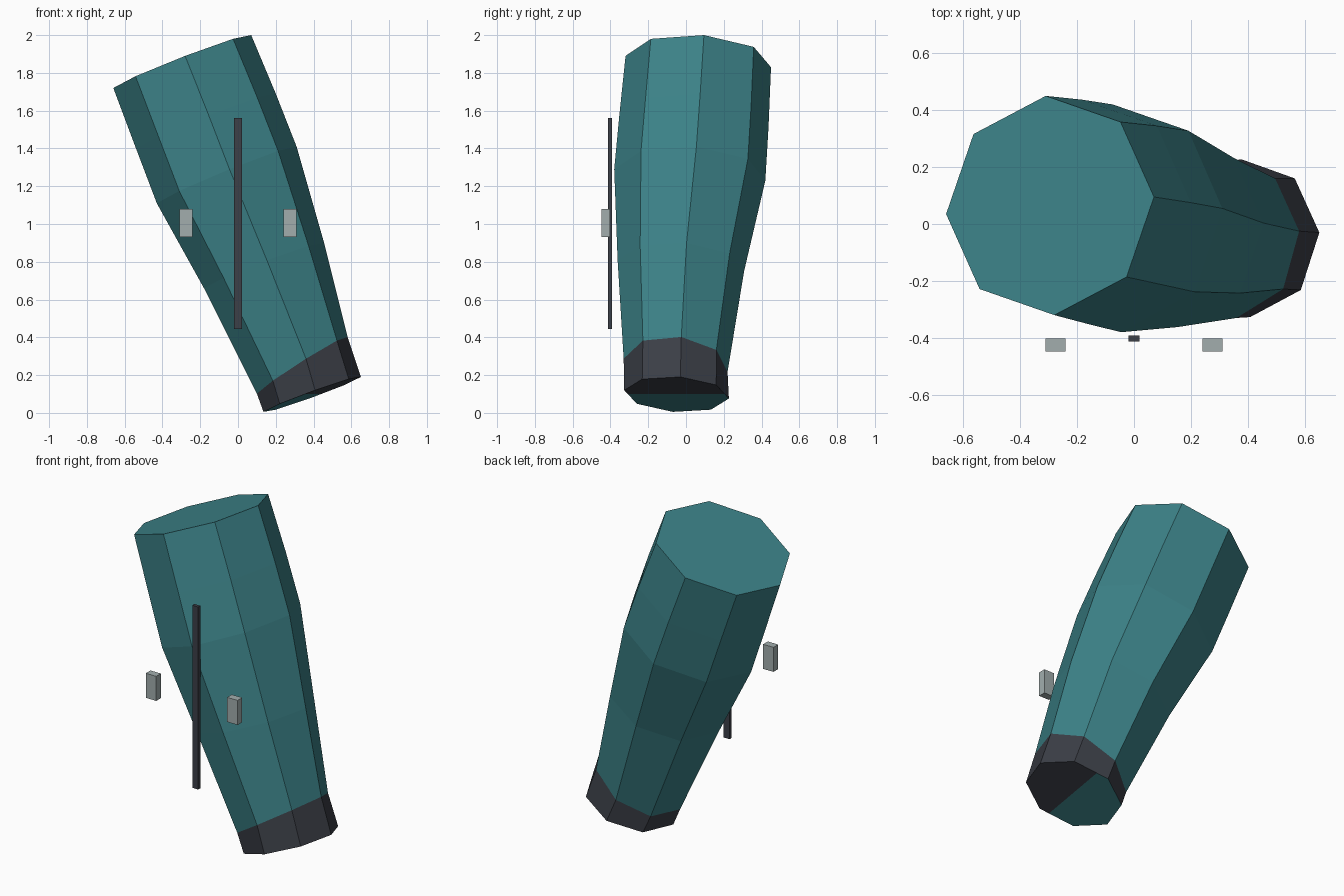
import bpy, bmesh, math
from mathutils import Vector

if "Cube" in bpy.data.objects:
    bpy.data.objects.remove(bpy.data.objects["Cube"])


def material(name, rgb):
    m = bpy.data.materials.new(name)
    m.diffuse_color = (*rgb, 1)
    m.use_nodes = True
    m.node_tree.nodes["Principled BSDF"].inputs["Base Color"].default_value = m.diffuse_color
    return m


TEAL = material("teal cloth", (0.045, 0.223, 0.246))
DARK = material("charcoal trim", (0.045, 0.050, 0.064))
GREY = material("grey metal", (0.36, 0.42, 0.42))


def finish(name, bm, mats):
    bmesh.ops.recalc_face_normals(bm, faces=bm.faces)
    mesh = bpy.data.meshes.new(name)
    bm.to_mesh(mesh)
    bm.free()
    for m in mats:
        mesh.materials.append(m)
    ob = bpy.data.objects.new(name, mesh)
    bpy.context.collection.objects.link(ob)


def box(name, lo, hi, mat):
    lo, hi = Vector(lo), Vector(hi)
    bm = bmesh.new()
    bmesh.ops.create_cube(bm, size=1)
    for v in bm.verts:
        v.co = (lo + hi) / 2 + v.co * (hi - lo)
    finish(name, bm, [mat])


# Eight-sided sleeve: centre, long half-axis and side half-axis of each ring
RINGS = [
    ((0.393, -0.05, 0.098), (0.258, 0.020, 0.0925), (0.015, -0.277, 0.022)),
    ((0.340, -0.055, 0.252), (0.240, 0.030, 0.150), (0.020, -0.275, 0.035)),
    ((0.138, -0.027, 0.780), (0.318, 0.030, 0.120), (0.015, -0.335, 0.028)),
    ((-0.06, 0.020, 1.260), (0.370, 0.035, 0.150), (0.015, -0.400, 0.030)),
    ((-0.17, 0.042, 1.545), (0.370, 0.033, 0.145), (0.015, -0.395, 0.030)),
    ((-0.295, 0.065, 1.86), (0.365, 0.030, 0.140), (0.015, -0.385, 0.030)),
]
SIDES = 8
bm = bmesh.new()
loops = []
for c, a, b in RINGS:
    c, a, b = Vector(c), Vector(a), Vector(b)
    angles = [math.tau * i / SIDES for i in range(SIDES)]
    loops.append([bm.verts.new(c + a * math.cos(t) + b * math.sin(t)) for t in angles])
for k in range(len(loops) - 1):
    for i in range(SIDES):
        j = (i + 1) % SIDES
        f = bm.faces.new((loops[k][i], loops[k][j], loops[k + 1][j], loops[k + 1][i]))
        f.material_index = 1 if k == 0 else 0  # cuff band
bm.faces.new(loops[-1])
cap = bm.faces.new(loops[0])

# Cuff end: dark upper half, teal lower half
bmesh.ops.bisect_plane(bm, geom=[cap, *cap.edges, *cap.verts],
                       plane_co=(0, 0, 0.1), plane_no=(0, 0, 1))
axis = (Vector(RINGS[0][1]).cross(Vector(RINGS[0][2]))).normalized()
centre = Vector(RINGS[0][0])
for f in bm.faces:
    if all(abs((v.co - centre).dot(axis)) < 1e-3 for v in f.verts):
        f.material_index = 1 if f.calc_center_median().z > 0.1 else 0
finish("sleeve", bm, [TEAL, DARK])

# Front placket strip
box("placket_strip", (-0.02, -0.413, 0.445), (0.02, -0.392, 1.56), DARK)

# Pair of clasps
for side, x in (("left", -0.275), ("right", 0.275)):
    box(side + "_clasp", (x - 0.035, -0.447, 0.93), (x + 0.035, -0.402, 1.08), GREY)
